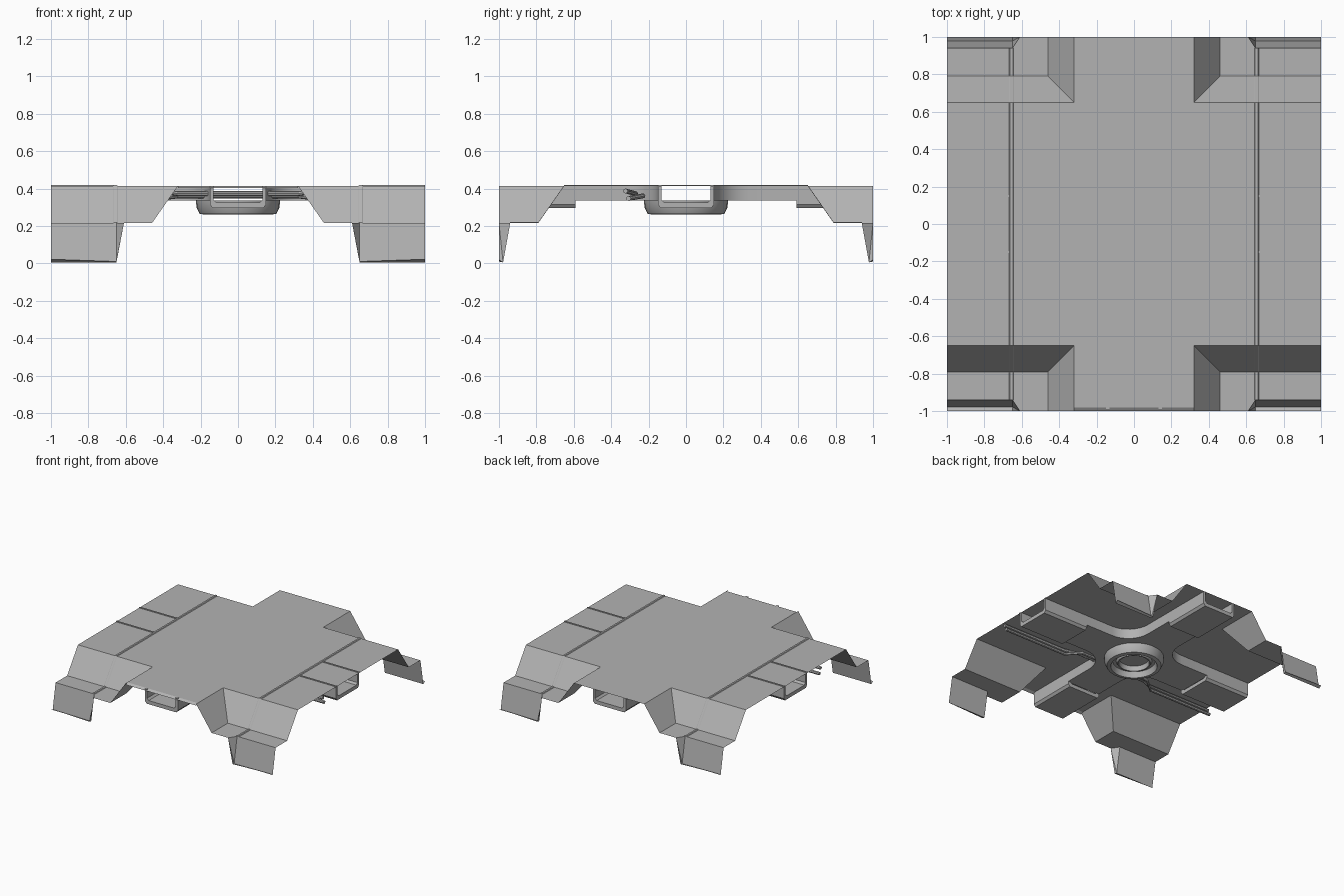
import bpy, bmesh
from math import cos, sin, pi

if "Cube" in bpy.data.objects:
    bpy.data.objects.remove(bpy.data.objects["Cube"])

TOP = 0.415
grey = bpy.data.materials.new("mid_grey")
grey.diffuse_color = (0.45, 0.45, 0.45, 1)
grey.use_nodes = True
grey.node_tree.nodes["Principled BSDF"].inputs["Base Color"].default_value = grey.diffuse_color


def make(name, faces, smooth=False):
    """Object from a list of faces, each a list of points; shared points are welded."""
    bm = bmesh.new()
    for f in faces:
        bm.faces.new([bm.verts.new(p) for p in f])
    bmesh.ops.remove_doubles(bm, verts=bm.verts, dist=1e-4)
    bmesh.ops.recalc_face_normals(bm, faces=bm.faces)
    me = bpy.data.meshes.new(name)
    bm.to_mesh(me)
    bm.free()
    me.materials.append(grey)
    ob = bpy.data.objects.new(name, me)
    bpy.context.collection.objects.link(ob)
    if smooth:
        bpy.context.view_layer.objects.active = ob
        ob.select_set(True)
        bpy.ops.object.shade_smooth_by_angle()
        ob.select_set(False)
    return ob


def loft(sections, closed=True, caps=True):
    """Faces joining successive cross-sections."""
    faces = []
    n = len(sections[0])
    for a, b in zip(sections, sections[1:]):
        for i in range(n if closed else n - 1):
            j = (i + 1) % n
            faces.append([a[i], a[j], b[j], b[i]])
    if caps:
        faces += [sections[0], sections[-1][::-1]]
    return faces


# Roof sheet: flat cross plus four stepped, mitred corners
X0, Y0, LOW = 0.32, 0.65, 0.215
faces = [[(-X0, -Y0, TOP), (X0, -Y0, TOP), (X0, Y0, TOP), (-X0, Y0, TOP)],
         [(-X0, Y0, TOP), (X0, Y0, TOP), (X0, 1, TOP), (-X0, 1, TOP)],
         [(-X0, -Y0, TOP), (X0, -Y0, TOP), (X0, -0.98, TOP), (-X0, -0.98, TOP)],
         [(-X0, -0.98, TOP), (X0, -0.98, TOP), (X0, -1, 0.402), (-X0, -1, 0.402)]]
corner = [
    [(X0, Y0, TOP), (1, Y0, TOP), (1, 0.79, LOW), (0.46, 0.79, LOW)],       # slopes
    [(X0, Y0, TOP), (X0, 1, TOP), (0.46, 1, LOW), (0.46, 0.79, LOW)],
    [(0.46, 0.79, LOW), (1, 0.79, LOW), (1, 0.94, LOW),                     # ledge
     (0.65, 0.94, LOW), (0.61, 1, LOW), (0.46, 1, LOW)],
    [(0.65, 0.94, LOW), (1, 0.94, LOW), (1, 0.978, 0.005), (0.65, 0.978, 0.005)],
    [(0.65, 0.94, LOW), (0.61, 1, LOW), (0.65, 0.978, 0.005)],              # wedge
    [(0.61, 1, LOW), (0.65, 1, 0.01), (0.65, 0.978, 0.005)],
    [(0.65, 0.978, 0.005), (1, 0.978, 0.005), (1, 1, 0.022), (0.65, 1, 0.01)]]
for s in (-1, 1):
    faces.append([(s * X0, -Y0, TOP), (s, -Y0, TOP), (s, Y0, TOP), (s * X0, Y0, TOP)])
    for t in (-1, 1):
        faces += [[(s * x, t * y, z) for x, y, z in f] for f in corner]
make("roof_sheet", faces)

# Raised seams running over the roof and down to the ledges
down = [(Y0, TOP), (0.79, LOW), (0.94, LOW)]
path = [(-y, z) for y, z in reversed(down)] + down
for s in (-1, 1):
    secs = [[(s * x, y, z + h) for x, h in
             ((0.643, 0), (0.648, 0.005), (0.662, 0.005), (0.667, 0))] for y, z in path]
    make("roof_seam", loft(secs))
    # Short cross seams on the side panels
    for y in (-0.15, 0.15):
        secs = [[(s * x, y - 0.006, TOP), (s * x, y - 0.006, TOP + 0.005),
                 (s * x, y + 0.006, TOP + 0.005), (s * x, y + 0.006, TOP)] for x in (0.665, 1)]
        make("side_seam", loft(secs))

# Cross-shaped duct under the roof, with rounded inside corners
W, R, END, FLOOR = 0.15, 0.19, 0.60, 0.335
quarter = [(END, W)] + [(W + R - R * sin(a), W + R - R * cos(a))
                        for a in [i * pi / 16 for i in range(9)]] + [(W, END)]
outline, walls = [], []
for k in range(4):
    c, s = round(cos(k * pi / 2)), round(sin(k * pi / 2))
    pts = [(x * c - y * s, x * s + y * c) for x, y in quarter]
    outline += pts
    walls += loft([[(x, y, FLOOR), (x, y, TOP)] for x, y in pts], closed=False, caps=False)
make("duct_cross", walls + [[(x, y, FLOOR) for x, y in outline]], smooth=True)

# Deeper U-shaped sleeve at each duct end
half = [(0.15, TOP), (0.15, 0.315), (0.135, 0.295)]
inner = [(0.115, 0.325), (0.13, 0.34), (0.13, TOP)]
u_section = half + [(-u, z) for u, z in reversed(half)] + \
    [(-u, z) for u, z in reversed(inner)] + inner
for k in range(4):
    c, s = round(cos(k * pi / 2)), round(sin(k * pi / 2))
    secs = [[(r * c - u * s, r * s + u * c, z) for u, z in u_section] for r in (0.59, 0.995)]
    make("duct_end_sleeve", loft(secs))

# Round fitting in the middle of the underside
profile = [(0.225, 0.335), (0.222, 0.30), (0.205, 0.265), (0.175, 0.26), (0.16, 0.305),
           (0.135, 0.305), (0.125, 0.285), (0.115, 0.285), (0.11, 0.325)]
N = 32
rings = [[(r * cos(2 * pi * i / N), r * sin(2 * pi * i / N), z) for i in range(N)]
         for r, z in profile]
make("centre_ring", loft(rings, caps=False) + [rings[-1]], smooth=True)

# Two pipes beside the side arms, jogging inward to cross the front arm
for h in (-1, 1):
    pts = [(1, -0.315 - h * 0.008, 0.367 + h * 0.02), (0.42, -0.315 - h * 0.008, 0.367 + h * 0.02),
           (0.32, -0.25 - h * 0.02, 0.367 + h * 0.006), (0, -0.25 - h * 0.02, 0.367 + h * 0.006)]
    pts += [(-x, y, z) for x, y, z in reversed(pts[:-1])]
    secs = [[(x, y + 0.013 * cos(i * pi / 4), z + 0.013 * sin(i * pi / 4))
             for i in range(8)] for x, y, z in pts]
    make("pipe", loft(secs), smooth=True)
